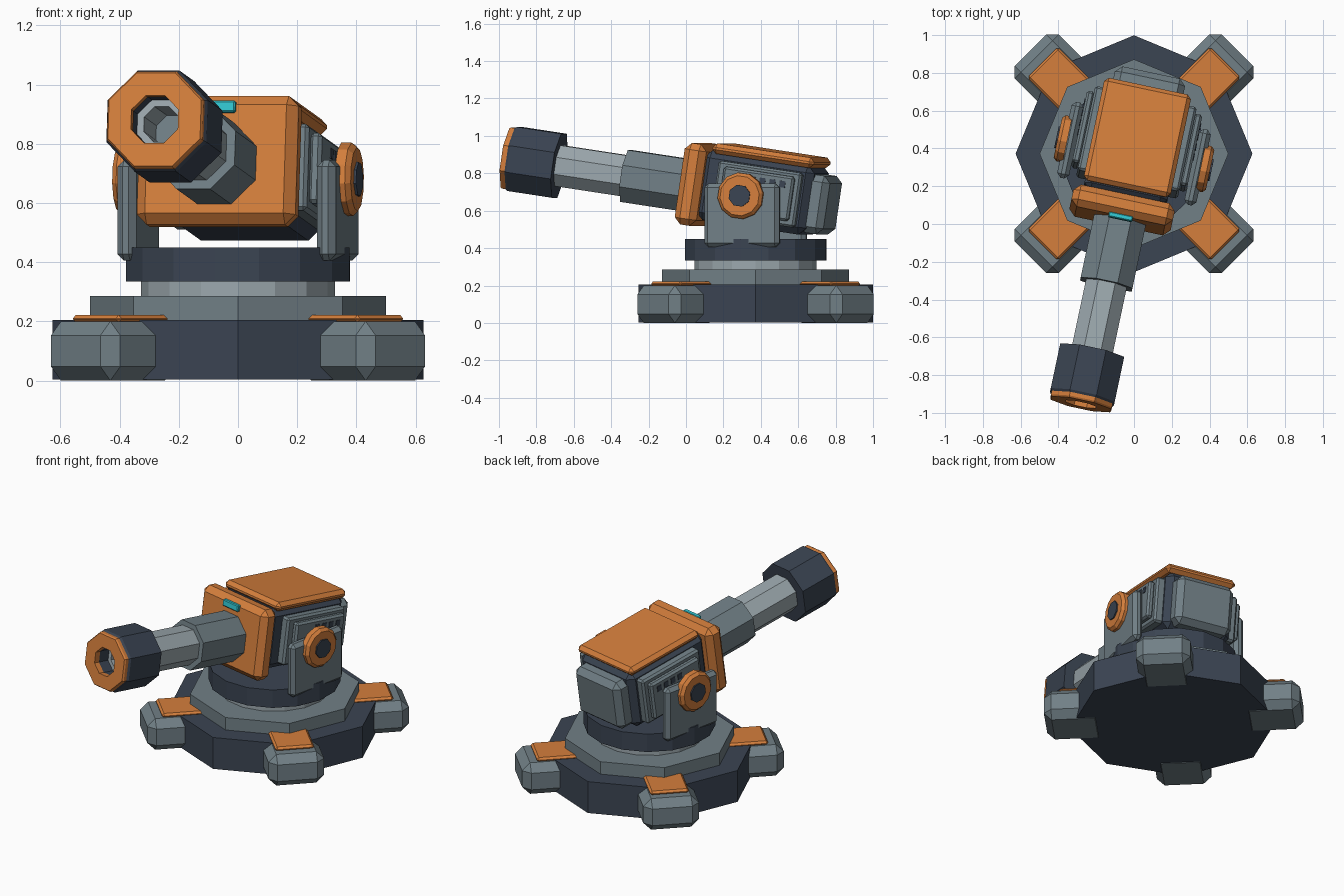
import bpy, bmesh, math
from mathutils import Matrix, Vector

if "Cube" in bpy.data.objects:
    bpy.data.objects.remove(bpy.data.objects["Cube"])


def material(name, rgb):
    m = bpy.data.materials.new(name)
    m.diffuse_color = (*rgb, 1)
    m.use_nodes = True
    m.node_tree.nodes["Principled BSDF"].inputs["Base Color"].default_value = m.diffuse_color
    return m


ORANGE = material("orange paint", (0.66, 0.21, 0.045))
GREY = material("steel grey", (0.165, 0.215, 0.24))
LIGHT = material("light steel", (0.33, 0.39, 0.42))
DARK = material("dark navy", (0.043, 0.058, 0.085))
CYAN = material("cyan glow", (0.03, 0.55, 0.62))

# Frames: fixed base, yawed turntable, and pitched gun around the trunnion
BASE = Matrix.Translation((0, 0.372, 0))
YAW = BASE @ Matrix.Rotation(math.radians(-12), 4, 'Z')
GUN = YAW @ Matrix.Translation((0, 0, 0.68)) @ Matrix.Rotation(math.radians(-8.5), 4, 'X')


def finish(name, bm, mat, frame, bevel=0):
    bmesh.ops.recalc_face_normals(bm, faces=bm.faces)
    me = bpy.data.meshes.new(name)
    bm.to_mesh(me)
    bm.free()
    me.materials.append(mat)
    ob = bpy.data.objects.new(name, me)
    ob.matrix_world = frame
    bpy.context.collection.objects.link(ob)
    if bevel:
        b = ob.modifiers.new("bevel", 'BEVEL')
        b.width = bevel
        b.segments = 1
        b.limit_method = 'ANGLE'
    return ob


def box(name, x, y, z, mat, frame, bevel=0):
    """Box from (min, max) ranges."""
    bm = bmesh.new()
    size = Vector((x[1] - x[0], y[1] - y[0], z[1] - z[0]))
    mid = Vector((x[0] + x[1], y[0] + y[1], z[0] + z[1])) / 2
    bmesh.ops.create_cube(bm, size=1, matrix=Matrix.Translation(mid) @ Matrix.Diagonal((*size, 1)))
    return finish(name, bm, mat, frame, bevel)


def lathe(name, profile, sides, mat, frame, axis='Z', turn=0.0, closed=False, bevel=0):
    """Polygonal solid from (radius, position) pairs; closed makes a tube."""
    bm = bmesh.new()
    rings = []
    for r, p in profile:
        ring = []
        for i in range(sides):
            a = 2 * math.pi * (i + turn) / sides
            u, v = r * math.cos(a), r * math.sin(a)
            co = {'Z': (u, v, p), 'Y': (u, -p, v), 'X': (p, u, v)}[axis]
            ring.append(bm.verts.new(co))
        rings.append(ring)
    n = len(rings)
    for k in range(n if closed else n - 1):
        a, b = rings[k], rings[(k + 1) % n]
        for i in range(sides):
            j = (i + 1) % sides
            bm.faces.new((a[i], a[j], b[j], b[i]))
    if not closed:
        bm.faces.new(rings[0])
        bm.faces.new(rings[-1])
    return finish(name, bm, mat, frame, bevel)


def octagon(name, profile, mat, closed=False):
    """Barrel section with flats on top and sides; radii given to the flats."""
    c = math.cos(math.pi / 8)
    return lathe(name, [(r / c, p) for r, p in profile], 8, mat, GUN, 'Y', 0.5, closed)


# Stepped base and turntable
lathe("base_plinth", [(0.627, 0.003), (0.627, 0.205)], 8, DARK, BASE)
lathe("base_step", [(0.5, 0.2), (0.5, 0.285)], 8, GREY, BASE)
lathe("neck", [(0.327, 0.28), (0.327, 0.34)], 16, LIGHT, BASE)
lathe("turntable", [(0.385, 0.335), (0.385, 0.45)], 16, DARK, YAW)

# Four diagonal feet with top pads
for i in range(4):
    f = BASE @ Matrix.Rotation(math.radians(45 + 90 * i), 4, 'Z')
    box(f"foot_{i}", (0.42, 0.775), (-0.165, 0.165), (0, 0.2), GREY, f, 0.047)
    box(f"foot_pad_{i}", (0.41, 0.685), (-0.115, 0.115), (0.195, 0.222), ORANGE, f, 0.012)

# Gun housing
box("housing", (-0.225, 0.225), (-0.27, 0.34), (-0.165, 0.21), DARK, GUN, 0.04)
box("front_shield", (-0.274, 0.274), (-0.37, -0.25), (-0.205, 0.235), ORANGE, GUN, 0.035)
box("roof_plate", (-0.235, 0.235), (-0.225, 0.335), (0.197, 0.253), ORANGE, GUN, 0.022)
box("rear_block", (-0.19, 0.19), (0.29, 0.425), (-0.15, 0.165), GREY, GUN, 0.035)
box("sight_light", (-0.065, 0.065), (-0.388, -0.36), (0.172, 0.212), CYAN, GUN, 0.005)

# Barrel, sleeve and hollow muzzle
octagon("barrel_sleeve", [(0.14, 0.3), (0.14, 0.715)], GREY)
octagon("barrel", [(0.11, 0.68), (0.11, 1.26), (0.06, 1.26), (0.06, 1.0)], LIGHT)
octagon("bore_floor", [(0.062, 1.0), (0.062, 1.06)], GREY)
octagon("muzzle", [(0.173, 1.085), (0.173, 1.33), (0.163, 1.345), (0.083, 1.345), (0.083, 1.085)], DARK, True)
octagon("muzzle_ring", [(0.165, 1.335), (0.165, 1.362), (0.159, 1.371), (0.081, 1.371), (0.081, 1.335)], ORANGE, True)

# Side panels with vents, yoke arms and trunnion caps
for side, s in (("right", 1), ("left", -1)):
    def rng(a, b):
        return tuple(sorted((s * a, s * b)))
    box(f"side_panel_{side}", rng(0.2, 0.275), (-0.17, 0.29), (-0.13, 0.165), GREY, GUN, 0.012)
    box(f"side_cover_{side}", rng(0.27, 0.312), (-0.13, 0.26), (-0.1, 0.14), GREY, GUN, 0.012)
    for k in range(4):
        y = 0.02 + 0.055 * k
        box(f"vent_{side}_{k}", rng(0.31, 0.316), (y, y + 0.032), (0.075, 0.11), DARK, GUN)
    box(f"yoke_arm_{side}", rng(0.312, 0.377), (-0.205, 0.205), (0.405, 0.745), GREY, YAW, 0.022)
    lathe(f"trunnion_cap_{side}", [(0.125, s * 0.36), (0.125, s * 0.395), (0.108, s * 0.412)],
          12, ORANGE, GUN, 'X', 0.5)
    lathe(f"trunnion_hub_{side}", [(0.06, s * 0.4), (0.06, s * 0.42)], 8, DARK, GUN, 'X', 0.5)
